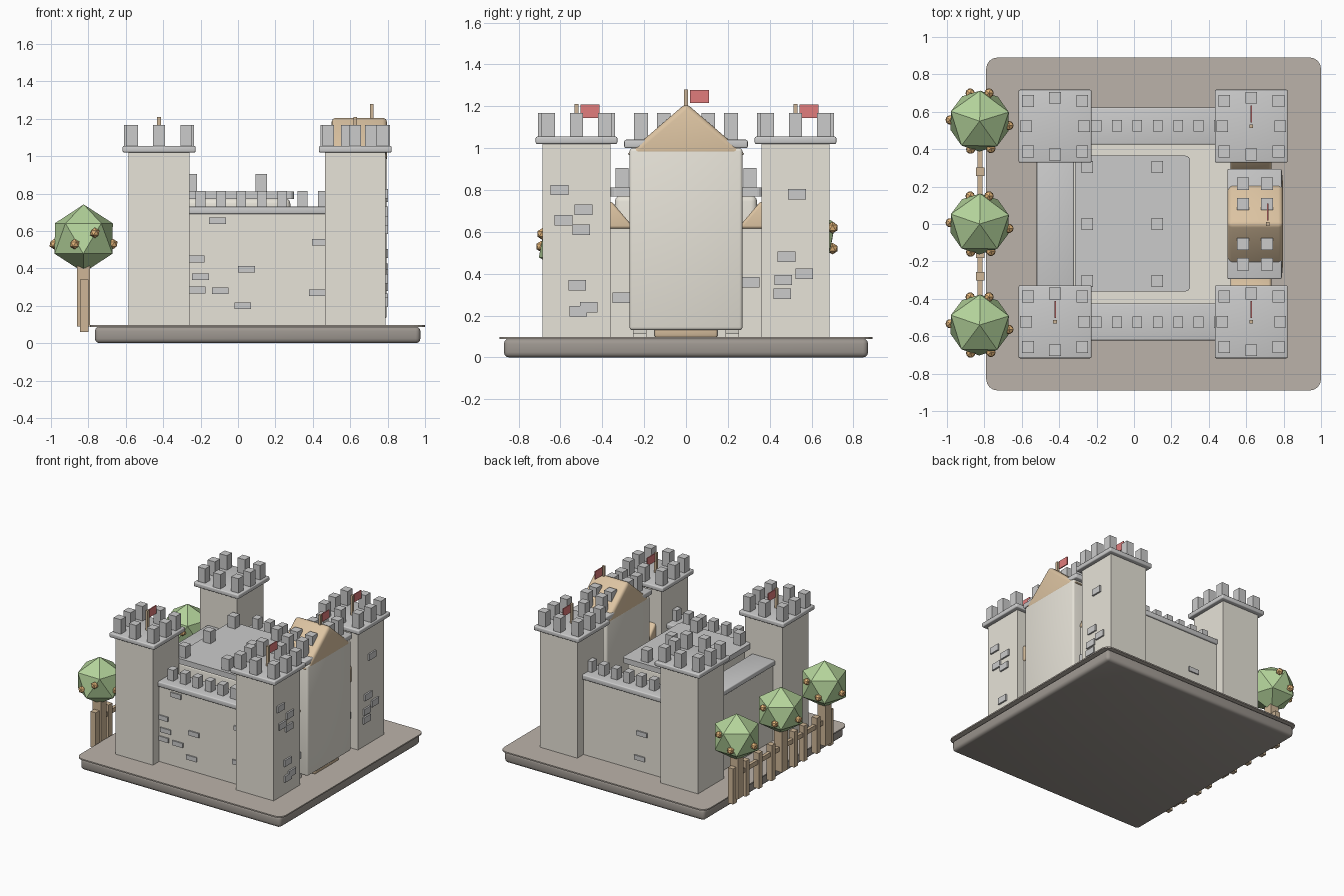
import bpy, bmesh, math
from mathutils import Matrix

if "Cube" in bpy.data.objects:
    bpy.data.objects.remove(bpy.data.objects["Cube"])


def mat(name, r, g, b):
    m = bpy.data.materials.new(name)
    m.diffuse_color = (r, g, b, 1)
    m.use_nodes = True
    m.node_tree.nodes["Principled BSDF"].inputs["Base Color"].default_value = m.diffuse_color
    return m


CREAM = mat("pale_stone", .80, .77, .69)
GREY = mat("grey_stone", .60, .60, .60)
EARTH = mat("earth", .50, .45, .40)
DARK = mat("dark_earth", .34, .31, .28)
WOOD = mat("wood", .62, .47, .31)
TILE = mat("roof_tile", .72, .55, .36)
LEAF = mat("leaf", .46, .66, .33)
FRUIT = mat("fruit", .80, .48, .20)
RED = mat("flag_red", .75, .20, .20)


def finish(name, bm, material, bevel=0, smooth=False):
    if bevel:
        bmesh.ops.bevel(bm, geom=bm.edges[:], offset=bevel, segments=3,
                        affect='EDGES', profile=.5, clamp_overlap=True)
    bmesh.ops.recalc_face_normals(bm, faces=bm.faces[:])
    me = bpy.data.meshes.new(name)
    bm.to_mesh(me)
    bm.free()
    me.materials.append(material)
    ob = bpy.data.objects.new(name, me)
    bpy.context.collection.objects.link(ob)
    if smooth:
        bpy.ops.object.select_all(action='DESELECT')
        ob.select_set(True)
        bpy.context.view_layer.objects.active = ob
        bpy.ops.object.shade_smooth_by_angle(angle=math.radians(35))
    return ob


def add_box(bm, x0, x1, y0, y1, z0, z1):
    m = Matrix.Translation(((x0 + x1) / 2, (y0 + y1) / 2, (z0 + z1) / 2))
    bmesh.ops.create_cube(bm, size=1, matrix=m @ Matrix.Diagonal((x1 - x0, y1 - y0, z1 - z0, 1)))


def boxes(name, spans, material, bevel=0):
    bm = bmesh.new()
    for s in spans:
        add_box(bm, *s)
    return finish(name, bm, material, bevel, bevel > 0)


def at(x, y, z0, z1, w, d=None):
    d = d or w
    return (x - w / 2, x + w / 2, y - d / 2, y + d / 2, z0, z1)


def rounded_slab(name, span, radius, material):
    bm = bmesh.new()
    add_box(bm, *span)
    upright = [e for e in bm.edges if abs(e.verts[0].co.z - e.verts[1].co.z) > 1e-4]
    bmesh.ops.bevel(bm, geom=upright, offset=radius, segments=4, affect='EDGES', profile=.5)
    return finish(name, bm, material)


def gable(name, x0, x1, yc, half, z0, z1, bevel):
    bm = bmesh.new()
    prof = [(yc - half, z0), (yc + half, z0), (yc, z1)]
    a, b = [[bm.verts.new((x, y, z)) for y, z in prof] for x in (x0, x1)]
    bm.faces.new(a)
    bm.faces.new(b)
    for i in range(3):
        j = (i + 1) % 3
        bm.faces.new((a[i], a[j], b[j], b[i]))
    return finish(name, bm, TILE, bevel, True)


def flag(name, x, y, z0, z1):
    boxes(name + "_pole", [at(x, y, z0, z1, .02)], WOOD)
    boxes(name + "_cloth", [(x - .004, x + .004, y + .02, y + .11, z1 - .065, z1 - .002)], RED)


# base
boxes("base_slab", [(-.765, .975, -.87, .87, 0, .09)], DARK, .025)
rounded_slab("base_top", (-.79, 1, -.89, .89, .088, .098), .06, EARTH)
boxes("courtyard_floor", [(-.35, .55, -.45, .45, .09, .115)], CREAM)

# corner towers
for tx, lx in ((-.422, "left"), (.627, "right")):
    for ty, ly in ((-.523, "front"), (.523, "back")):
        n = f"tower_{ly}_{lx}"
        boxes(n, [at(tx, ty, .09, 1.03, .325)], CREAM)
        boxes(n + "_cap", [at(tx, ty, 1.02, 1.055, .39)], GREY, .008)
        ring = [(i * (.145 if j else .155), j * (.135 if i else .152))
                for i in (-1, 0, 1) for j in (-1, 0, 1) if i or j]
        boxes(n + "_merlons", [at(tx + i, ty + j, 1.05, 1.168, .063) for i, j in ring], GREY)
        if (lx, ly) != ("left", "back"):
            flag(n + "_flag", tx, ty, 1.05, 1.21)

# curtain walls
for s, n in ((-1, "front"), (1, "back")):
    boxes(n + "_wall", [at(.1, s * .523, .09, .70, .75, .17)], CREAM)
    boxes(n + "_wall_coping", [at(.1, s * .523, .69, .73, .75, .198)], GREY, .008)
    boxes(n + "_wall_merlons", [at(-.2 + .109 * i, s * .525, .725, .815, .052, .06)
                                for i in range(7)], GREY)
boxes("left_wall", [at(-.42, 0, .09, .70, .17, .75)], CREAM)
boxes("left_wall_coping", [at(-.42, 0, .69, .73, .2, .75)], GREY, .008)

# keep
boxes("keep", [(-.29, .28, -.34, .34, .09, .775)], CREAM, .03)
rounded_slab("keep_cap", (-.315, .30, -.36, .365, .77, .812), .025, GREY)
boxes("keep_merlons", [at(x, y, .81, .905, .062) for x in (-.25, .125) for y in (-.305, 0, .305)], GREY)

# gatehouse with its wings
boxes("gatehouse", [(.50, .795, -.27, .27, .13, 1.0)], CREAM, .015)
boxes("gatehouse_foot", [(.53, .74, -.19, .19, .09, .15)], CREAM)
boxes("gate_sill", [(.60, .775, -.15, .15, .095, .14)], WOOD, .01)
boxes("gatehouse_cap", [(.50, .79, -.295, .295, 1.0, 1.04)], GREY, .008)
boxes("gatehouse_merlons", [at(x, y, 1.03, 1.168, .065) for x in (.582, .712)
                            for y in (-.215, -.107, .107, .215)], GREY)
gable("gatehouse_roof", .50, .797, 0, .29, .965, 1.215, .025)
flag("gatehouse_flag", .715, 0, 1.15, 1.28)
for s, n in ((-1, "front"), (1, "back")):
    boxes(n + "_wing", [at(.625, s * .34, .09, .63, .2, .18)], CREAM)
    gable(n + "_wing_roof", .515, .735, s * .36, .115, .615, .75, .015)

# raised stones: (along wall, height)
wall_stones = [(-.11, .655), (-.225, .45), (-.2, .355), (-.095, .28), (-.22, .285),
               (.045, .395), (.025, .2), (.44, .54), (.425, .27)]
boxes("front_wall_stones", [at(x, -.608, z - .018, z + .018, .09, .02) for x, z in wall_stones], GREY)
boxes("back_wall_stones", [at(-x, .608, z - .018, z + .018, .09, .02) for x, z in wall_stones[5:7]], GREY)
tower_stones = [(-.605, .80), (-.49, .705), (-.585, .655), (-.50, .61), (-.52, .345), (-.465, .24),
                (-.515, .22), (.53, .78), (.48, .48), (.565, .40), (.465, .37), (.46, .305)]
boxes("tower_stones", [at(.79, y, z - .025, z + .025, .024, .085) for y, z in tower_stones], GREY)
boxes("wing_stones", [at(.726, s * .31, z - .025, z + .025, .02, .08)
                      for s, z in ((-1, .285), (1, .36))], GREY)

# trees with fruit
for k, ty in enumerate((-.54, 0, .55)):
    n = f"tree_{k + 1}"
    boxes(n + "_trunk", [at(-.825, ty, .09, .45, .07)], WOOD)
    bm = bmesh.new()
    m = Matrix.Translation((-.825, ty, .56))
    bmesh.ops.create_icosphere(bm, subdivisions=1, radius=.182, matrix=m @ Matrix.Rotation(.3, 4, 'Z'))
    finish(n + "_crown", bm, LEAF)
    bm = bmesh.new()
    for a, dz in ((-.15, -.03), (1.25, .06), (1.9, -.04), (3.1, -.03), (4.4, -.03), (5.1, .03)):
        p = (-.825 + .158 * math.cos(a), ty + .158 * math.sin(a), .56 + dz)
        bmesh.ops.create_icosphere(bm, subdivisions=1, radius=.028, matrix=Matrix.Translation(p))
    finish(n + "_fruit", bm, FRUIT)

# fence
boxes("fence_posts", [at(-.823, y, .06, .34, .045, .045)
                      for y in (-.6, -.44, -.28, -.16, .12, .28, .44, .6)], WOOD)
boxes("fence_rail", [at(-.823, 0, .25, .285, .025, 1.2)], WOOD)
